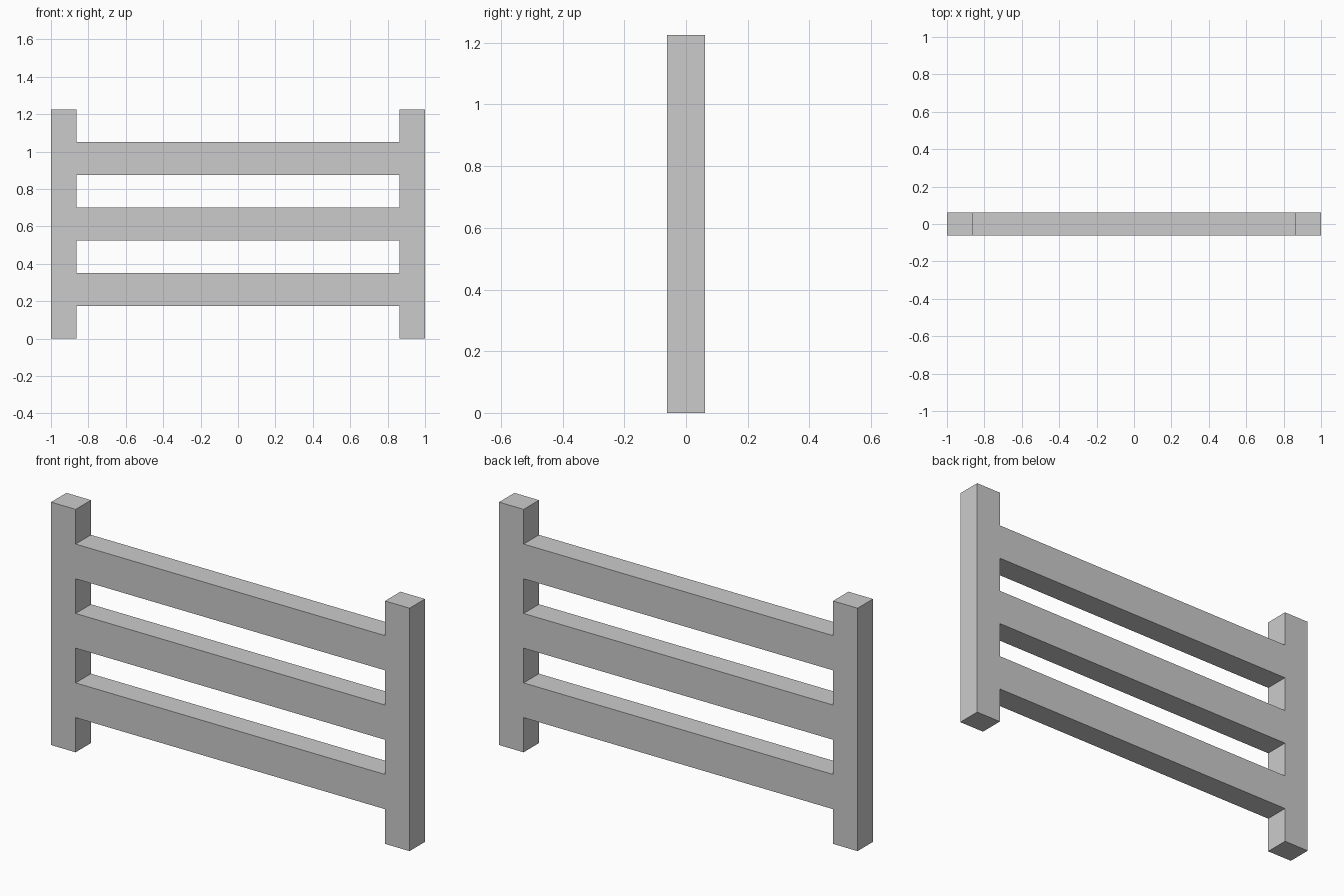
import bpy, bmesh

if "Cube" in bpy.data.objects:
    bpy.data.objects.remove(bpy.data.objects["Cube"])

HALF_DEPTH = 0.061
STEP = 0.175                      # rail height = gap height
XS = [-1.0, -0.863, 0.863, 1.0]   # post edges
ROWS = 7

bm = bmesh.new()

# Front face grid: shared vertices keep posts and rails one welded solid
grid = [[bm.verts.new((x, -HALF_DEPTH, r * STEP)) for x in XS]
        for r in range(ROWS + 1)]
for r in range(ROWS):
    for c in range(3):
        # Posts fill every row, rails only the odd rows
        if c != 1 or r % 2 == 1:
            bm.faces.new((grid[r][c], grid[r][c + 1],
                          grid[r + 1][c + 1], grid[r + 1][c]))

# Give the fence its thickness
front = bm.faces[:]
ext = bmesh.ops.extrude_face_region(bm, geom=front, use_keep_orig=True)
back = [v for v in ext["geom"] if isinstance(v, bmesh.types.BMVert)]
bmesh.ops.translate(bm, verts=back, vec=(0, 2 * HALF_DEPTH, 0))
bmesh.ops.recalc_face_normals(bm, faces=bm.faces[:])

mesh = bpy.data.meshes.new("fence_panel")
bm.to_mesh(mesh)
bm.free()
fence = bpy.data.objects.new("fence_panel", mesh)
bpy.context.collection.objects.link(fence)
